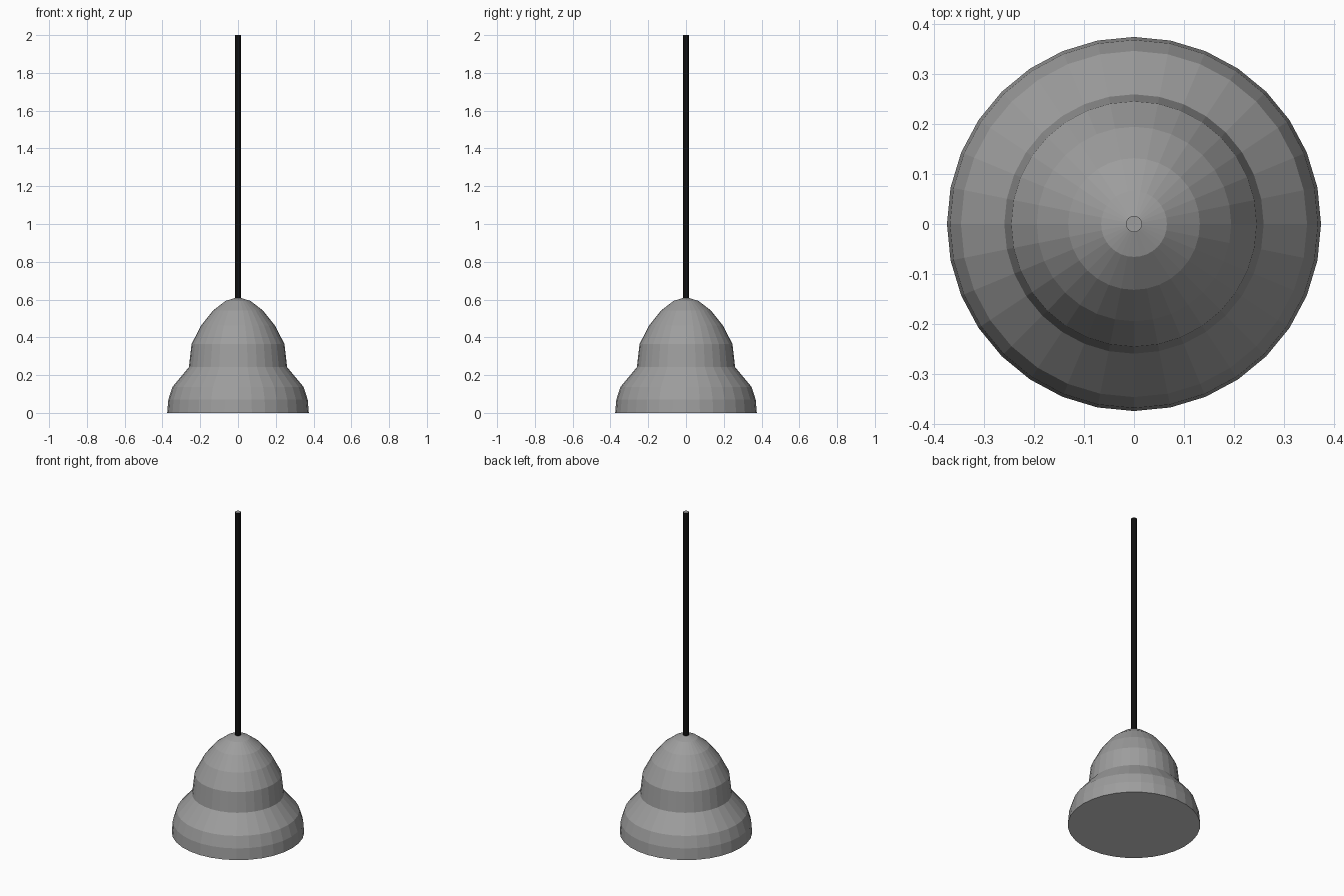
import bpy, bmesh
from math import cos, sin, pi

if "Cube" in bpy.data.objects:
    bpy.data.objects.remove(bpy.data.objects["Cube"])


def lathe(name, profile, sides):
    """Revolve (radius, z) points around z; a zero radius makes a single pole."""
    bm = bmesh.new()
    rings = []
    for r, z in profile:
        if r == 0:
            rings.append([bm.verts.new((0, 0, z))] * sides)
        else:
            rings.append([bm.verts.new((r * cos(2 * pi * i / sides),
                                        r * sin(2 * pi * i / sides), z))
                          for i in range(sides)])
    for low, high in zip(rings, rings[1:]):
        for i in range(sides):
            j = (i + 1) % sides
            loop = list(dict.fromkeys((low[i], low[j], high[j], high[i])))
            bm.faces.new(loop)
    # Close open ends
    if profile[0][0] > 0:
        bm.faces.new(rings[0][::-1])
    if profile[-1][0] > 0:
        bm.faces.new(rings[-1])
    mesh = bpy.data.meshes.new(name)
    bm.to_mesh(mesh)
    bm.free()
    obj = bpy.data.objects.new(name, mesh)
    bpy.context.collection.objects.link(obj)
    return obj


def material(name, value):
    mat = bpy.data.materials.new(name)
    mat.diffuse_color = (value, value, value, 1)
    mat.use_nodes = True
    mat.node_tree.nodes["Principled BSDF"].inputs["Base Color"].default_value = mat.diffuse_color
    return mat


dark_grey = material("dark_grey", 0.34)
pale_grey = material("pale_grey", 0.8)
black = material("cord_black", 0.005)

# Stepped bell shade, dark outside with a paler closed underside
shade = lathe("lamp_shade", [(0.375, 0), (0.369, 0.07), (0.347, 0.138),
                             (0.26, 0.242), (0.246, 0.365), (0.195, 0.463),
                             (0.132, 0.542), (0.066, 0.593), (0, 0.613)], 32)
shade.data.materials.append(dark_grey)
shade.data.materials.append(pale_grey)

# Hanging cord: black sides, grey cut end on top
cord = lathe("hanging_cord", [(0.0165, 0.605), (0.0165, 2.0)], 16)
cord.data.materials.append(black)
cord.data.materials.append(dark_grey)

for face in shade.data.polygons:
    if face.normal.z < -0.9:
        face.material_index = 1
for face in cord.data.polygons:
    if face.normal.z > 0.9:
        face.material_index = 1
